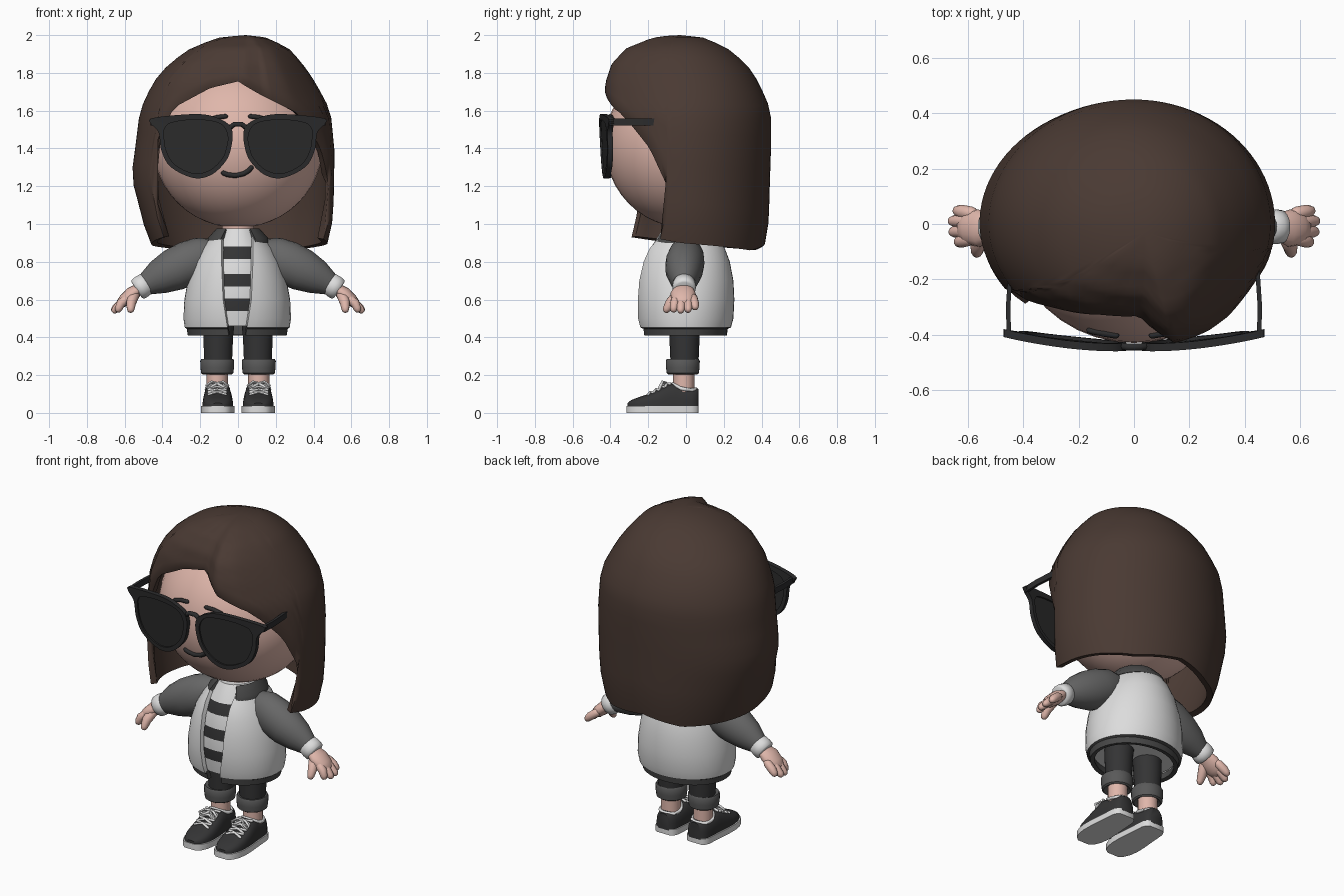
import bpy, bmesh, math
from mathutils import Vector

if "Cube" in bpy.data.objects:
    bpy.data.objects.remove(bpy.data.objects["Cube"])


def material(name, r, g, b):
    m = bpy.data.materials.new(name)
    m.diffuse_color = (r, g, b, 1)
    m.use_nodes = True
    m.node_tree.nodes["Principled BSDF"].inputs["Base Color"].default_value = m.diffuse_color
    return m


HAIR = material("brown hair", .068, .042, .033)
SKIN = material("skin", .74, .47, .405)
WHITE = material("off white", .72, .72, .72)
SLEEVE = material("mid grey", .135, .135, .135)
TRIM = material("dark grey", .065, .065, .065)
CHAR = material("charcoal", .034, .034, .035)
CUFF = material("cuff grey", .1, .1, .1)
BLACK = material("frame black", .025, .025, .026)
LENS = material("lens black", .024, .024, .024)


def lerp(table, x):
    """Piecewise linear lookup: rows of (key, values...) in rising key order."""
    x = min(max(x, table[0][0]), table[-1][0])
    for a, b in zip(table, table[1:]):
        if x <= b[0]:
            f = (x - a[0]) / (b[0] - a[0])
            return [p + (q - p) * f for p, q in zip(a[1:], b[1:])]


def loft(name, rings, mats, wrap=True, caps=True, thick=0, mirror=False, rule=None, angle=40):
    n = len(rings[0])
    faces = [(i * n + j, i * n + (j + 1) % n, (i + 1) * n + (j + 1) % n, (i + 1) * n + j)
             for i in range(len(rings) - 1) for j in range(n if wrap else n - 1)]
    if caps:
        faces += [tuple(range(n)), tuple(range((len(rings) - 1) * n, len(rings) * n))]
    me = bpy.data.meshes.new(name)
    me.from_pydata([tuple(v) for r in rings for v in r], [], faces)
    bm = bmesh.new()
    bm.from_mesh(me)
    bmesh.ops.remove_doubles(bm, verts=bm.verts, dist=.0005)
    bmesh.ops.recalc_face_normals(bm, faces=bm.faces)
    bm.to_mesh(me)
    bm.free()
    mats = mats if isinstance(mats, list) else [mats]
    for m in mats:
        me.materials.append(m)
    if rule:
        for p in me.polygons:
            p.material_index = rule(p.center)
    ob = bpy.data.objects.new(name, me)
    bpy.context.collection.objects.link(ob)
    if thick:
        s = ob.modifiers.new("thickness", 'SOLIDIFY')
        s.thickness, s.offset = thick, -1
        bpy.context.view_layer.update()
        solid = bpy.data.meshes.new_from_object(ob.evaluated_get(bpy.context.evaluated_depsgraph_get()))
        ob.modifiers.clear()
        ob.data = me = solid
    for p in me.polygons:
        p.use_smooth = True
    me.set_sharp_from_angle(angle=math.radians(angle))
    if mirror:
        ob.modifiers.new("mirror", 'MIRROR').use_mirror_merge = False
    return ob


def ring(cx, cy, z, rx, ry, n=28):
    return [(cx + rx * math.sin(math.tau * i / n), cy - ry * math.cos(math.tau * i / n), z) for i in range(n)]


def tube(name, pts, radii, mat, n=12, wide=1.0, flat=1.0, rounded=True, mirror=False):
    """Sweep a circle along points; wide scales it along y, flat across."""
    pts = [Vector(p) for p in pts]
    radii = list(radii) if isinstance(radii, (list, tuple)) else [radii] * len(pts)
    if rounded:
        d0, d1 = (pts[0] - pts[1]).normalized(), (pts[-1] - pts[-2]).normalized()
        r0, r1 = radii[0], radii[-1]
        pts = [pts[0] + d0 * r0 * .95, pts[0] + d0 * r0 * .7] + pts + [pts[-1] + d1 * r1 * .7, pts[-1] + d1 * r1 * .95]
        radii = [r0 * .3, r0 * .7] + radii + [r1 * .7, r1 * .3]
    rings = []
    for i, p in enumerate(pts):
        t = (pts[min(i + 1, len(pts) - 1)] - pts[max(i - 1, 0)]).normalized()
        ref = Vector((0, 1, 0)) if abs(t.y) < .9 else Vector((0, 0, 1))
        a = (ref - t * ref.dot(t)).normalized()
        b = t.cross(a)
        rings.append([p + radii[i] * (a * math.cos(math.tau * k / n) * wide + b * math.sin(math.tau * k / n) * flat)
                      for k in range(n)])
    return loft(name, rings, mat, mirror=mirror, angle=60)


def smooth_loop(pts, steps=4):
    """Closed Catmull-Rom loop through 2D points."""
    out, n = [], len(pts)
    for i in range(n):
        a, b, c, d = (Vector(pts[(i + k) % n]) for k in (-1, 0, 1, 2))
        for s in range(steps):
            t = s / steps
            out.append(.5 * (2 * b + (c - a) * t + (2 * a - 5 * b + 4 * c - d) * t * t + (3 * b - a - 3 * c + d) * t ** 3))
    return out


# Head and neck
HX, HY, HZ, HC = .45, .43, .44, 1.42
loft("head", [ring(0, 0, HC - HZ * math.cos(math.pi * i / 24), HX * math.sin(math.pi * i / 24) + 1e-5,
                   HY * math.sin(math.pi * i / 24) + 1e-5, 40) for i in range(25)], SKIN, caps=False)
tube("neck", [(0, 0, .88), (0, 0, 1.02)], .085, SKIN, rounded=False)


def on_face(x, z):
    return (x, -HY * math.sqrt(1 - (x / HX) ** 2 - ((z - HC) / HZ) ** 2) - .003, z)


# Mouth and brows
tube("mouth", [on_face(*p) for p in ((-.077, 1.27), (-.055, 1.261), (-.015, 1.256), (.03, 1.266), (.055, 1.281), (.07, 1.298))],
     .013, BLACK, 8)
tube("brow", [on_face(*p) for p in ((.065, 1.57), (.11, 1.565), (.16, 1.548))], .012, BLACK, 8, mirror=True)

# Hair: columns from the crown down to a hairline that varies around the head
hairline = [(-180, .9), (-150, .86), (-90, .89), (-57, .93), (-54, 1.45), (-42, 1.62), (-19, 1.72), (0, 1.755), (17, 1.68),
            (40, 1.59), (48, 1.53), (62, 1.4), (76, 1.2), (78, .92), (90, .9), (145, .86), (180, .9)]
fringe = [(-180, 1), (-55, 1), (-35, .88), (-15, .81), (3, .81), (20, 1.08), (38, 1.11), (62, 1), (180, 1)]
# height, then reach to the right, left, front and back
hair_size = [(.86, .485, .465, .46, .43), (1.08, .505, .52, .43, .44), (1.25, .51, .565, .42, .445),
             (1.4, .51, .545, .42, .45), (1.6, .49, .52, .43, .45), (1.75, .41, .45, .42, .385),
             (1.85, .325, .38, .375, .33), (1.93, .24, .28, .29, .24), (1.985, .12, .15, .15, .13),
             (1.996, .06, .075, .075, .065), (2, 0, 0, 0, 0)]
columns = sorted(set(range(-180, 180, 4)) | {-57, -54, 78})
rows = 16
hair_rings = []
for i in range(rows + 1):
    loop = []
    for d in columns:
        z = 2 - (2 - lerp(hairline, d)[0]) * (i / rows) ** 1.6
        right, left, front, back = lerp(hair_size, z)
        shift = max(0, (z - 1.75) / .25)
        # the lowest row tucks in, and both side locks sweep forward near their tips
        tuck = .97 if i == rows else 1
        low = max(0, 1.15 - z) / .25
        a = math.radians(d - low * lerp([(60, 0), (76, 7), (115, 0)], d)[0])
        if d < 0:
            front *= 1 + .24 * low
        x = math.sin(a) * (right if d > 0 else left) * tuck + .04 * shift
        y = -math.cos(a) * (front * lerp(fringe, d)[0] if abs(d) < 90 else back) * tuck - .03 * shift
        loop.append((x, y, z))
    hair_rings.append(loop)
loft("hair", hair_rings, HAIR, caps=False, thick=.035, angle=70)


# Sunglasses
def lens_y(x, z):
    return -.443 + .24 * x * x - .05 * (z - 1.42)


inner = smooth_loop([(.055, 1.47), (.085, 1.525), (.16, 1.548), (.27, 1.55), (.36, 1.533), (.388, 1.505), (.392, 1.47),
                     (.38, 1.39), (.335, 1.315), (.235, 1.268), (.15, 1.285), (.085, 1.345), (.06, 1.41)])
outer = smooth_loop([(.03, 1.49), (.065, 1.54), (.16, 1.577), (.28, 1.58), (.455, 1.56), (.46, 1.53), (.42, 1.485),
                     (.406, 1.39), (.357, 1.302), (.235, 1.243), (.138, 1.262), (.063, 1.335), (.035, 1.41)])


def wall(loop, dy):
    return [(p.x, lens_y(p.x, p.y) + dy, p.y) for p in loop]


loft("glasses_rim", [wall(outer, -.012), wall(outer, .016), wall(inner, .016), wall(inner, -.012), wall(outer, -.012)],
     BLACK, caps=False, mirror=True)
loft("glasses_lens", [wall(inner, -.003), wall(inner, .005)], LENS, mirror=True)
tube("glasses_bridge", [(-.05, -.441, 1.505), (-.02, -.445, 1.528), (.02, -.445, 1.528), (.05, -.441, 1.505)], .013, BLACK)
loft("glasses_temple", [[(x + dx, y, 1.54 + dz) for dx, dz in ((-.008, -.018), (.008, -.018), (.008, .018), (-.008, .018))]
                        for x, y in ((.452, -.405), (.455, -.3), (.445, -.15))], BLACK, mirror=True)

# Jacket: open-fronted shell with a dark hem
body = [(.41, .262, .22), (.445, .268, .225), (.452, .278, .242), (.5, .285, .255), (.6, .28, .26), (.7, .262, .255),
        (.8, .23, .236), (.87, .19, .21), (.92, .15, .175), (.96, .115, .135)]
jacket = []
for z, rx, ry in body:
    gap = math.asin(lerp([(.41, .045), (.6, .075), (.8, .083), (1, .083)], z)[0] / rx)
    angles = [gap + (math.tau - 2 * gap) * i / 40 for i in range(41)]
    jacket.append([(rx * math.sin(a) - .004, -ry * math.cos(a) - .004, z) for a in angles])
loft("jacket", jacket, [WHITE, TRIM], wrap=False, caps=False, thick=.025, rule=lambda c: int(c.z < .45))
collar = []
for r, z in ((.165, .9), (.16, .925), (.115, .975)):
    angles = [math.radians(34 + 292 * i / 28) for i in range(29)]
    collar.append([(r * math.sin(a), -r * 1.12 * math.cos(a), z) for a in angles])
loft("collar", collar, TRIM, wrap=False, caps=False, thick=.02)

# Striped shirt
bands = [.46, .54, .605, .67, .735, .815, .88, .975]
shirt = []
for z in bands:
    rx, ry = lerp(body, z)
    shirt.append(ring(0, 0, z, rx * .89, ry * .9))
loft("shirt", shirt, [WHITE, CHAR],
     rule=lambda c: int(any(lo < c.z < hi for lo, hi in zip(bands[1:-1:2], bands[2::2])) and abs(c.y) + abs(c.x) > .05))

# Arms
tube("sleeve", [(.13, 0, .84), (.19, 0, .825), (.26, -.005, .795), (.34, -.01, .757), (.42, -.01, .718), (.48, -.01, .685)],
     [.085, .108, .117, .113, .092, .064], SLEEVE, 20, wide=.88, mirror=True)
tube("sleeve_cuff", [(.478, -.01, .69), (.484, -.01, .686), (.51, -.01, .668), (.53, -.01, .654), (.536, -.01, .65)],
     [.05, .06, .063, .061, .05], WHITE, 18, rounded=False, mirror=True)
tube("palm", [(.52, -.01, .66), (.56, -.015, .63), (.6, -.015, .597)], [.038, .052, .046], SKIN, 16, wide=1.3, flat=.75,
     mirror=True)
for k, (y, x, z) in enumerate(((-.06, .632, .552), (-.026, .65, .546), (.01, .652, .55), (.044, .635, .564))):
    tube(f"finger_{k + 1}", [(.585, y * .85, .607), (.62, y, .58), (x, y * 1.08, z)], [.025, .025, .021], SKIN, 10, mirror=True)
tube("thumb", [(.55, -.045, .625), (.566, -.083, .582), (.568, -.102, .55)], [.03, .027, .021], SKIN, 10, mirror=True)

# Legs
LX = .11
tube("trouser_leg", [(LX - .005, -.008, .26), (LX - .005, -.008, .4), (LX - .01, -.008, .5)], [.074, .08, .085], CHAR, 18,
     rounded=False, mirror=True)
loft("trouser_cuff", [ring(LX, -.017, z, r, r) for z, r in
                      ((.215, .06), (.203, .075), (.21, .085), (.24, .089), (.275, .09), (.286, .084), (.28, .07))],
     CUFF, mirror=True)
tube("ankle", [(LX, -.012, .08), (LX, -.012, .24)], .056, SKIN, 16, rounded=False, mirror=True)

# Shoes: y, half width, height
shoe = [(-.31, .03, .052), (-.29, .056, .068), (-.25, .074, .083), (-.2, .081, .1), (-.14, .08, .128), (-.085, .075, .158),
        (-.05, .072, .152), (-.02, .07, .138), (.03, .066, .132), (.055, .055, .132), (.067, .038, .125)]


def power(v, e):
    return math.copysign(abs(v) ** e, v)


loft("shoe_upper", [[(LX - .003 + w * power(math.cos(math.pi * k / 14), .65), y,
                      .028 + (h - .028) * abs(math.sin(math.pi * k / 14)) ** .6) for k in range(15)]
                    for y, w, h in shoe], CHAR, mirror=True)
edge = [(w + .007, y * 1.012 - .001) for y, w, h in shoe]
outline = [(LX - .003 + w, y) for w, y in edge] + [(LX - .003 - w, y) for w, y in reversed(edge)]
loft("shoe_sole", [[(x, y, z) for x, y in outline] for z in (0, .036)], WHITE, mirror=True)
rim = [(LX - .001 + .058 * math.sin(math.tau * k / 20), -.008 - .062 * math.cos(math.tau * k / 20),
        .139 + .014 * math.cos(math.tau * k / 20) - .014 * math.sin(math.tau * k / 20) ** 2) for k in range(21)]
tube("shoe_rim", rim, .01, WHITE, 8, mirror=True)


# Laces: crossings over the instep and a small bow
def top(y):
    return lerp(shoe, y)[1] + .004


for k, y in enumerate((-.2, -.17, -.14, -.11)):
    for s in (-1, 1):
        tube(f"lace_{k + 1}", [(LX - s * .045, y, top(y) - .007), (LX, y + .012, top(y + .012)),
                               (LX + s * .045, y + .025, top(y + .025) - .008)], .008, WHITE, 6, mirror=True)
for s in (-1, 1):
    tube("lace_bow", [(LX, -.105, .157), (LX + s * .03, -.125, .164), (LX + s * .058, -.135, .144), (LX + s * .05, -.14, .13),
                      (LX + s * .025, -.135, .142), (LX, -.112, .155)], .008, WHITE, 6, mirror=True)
